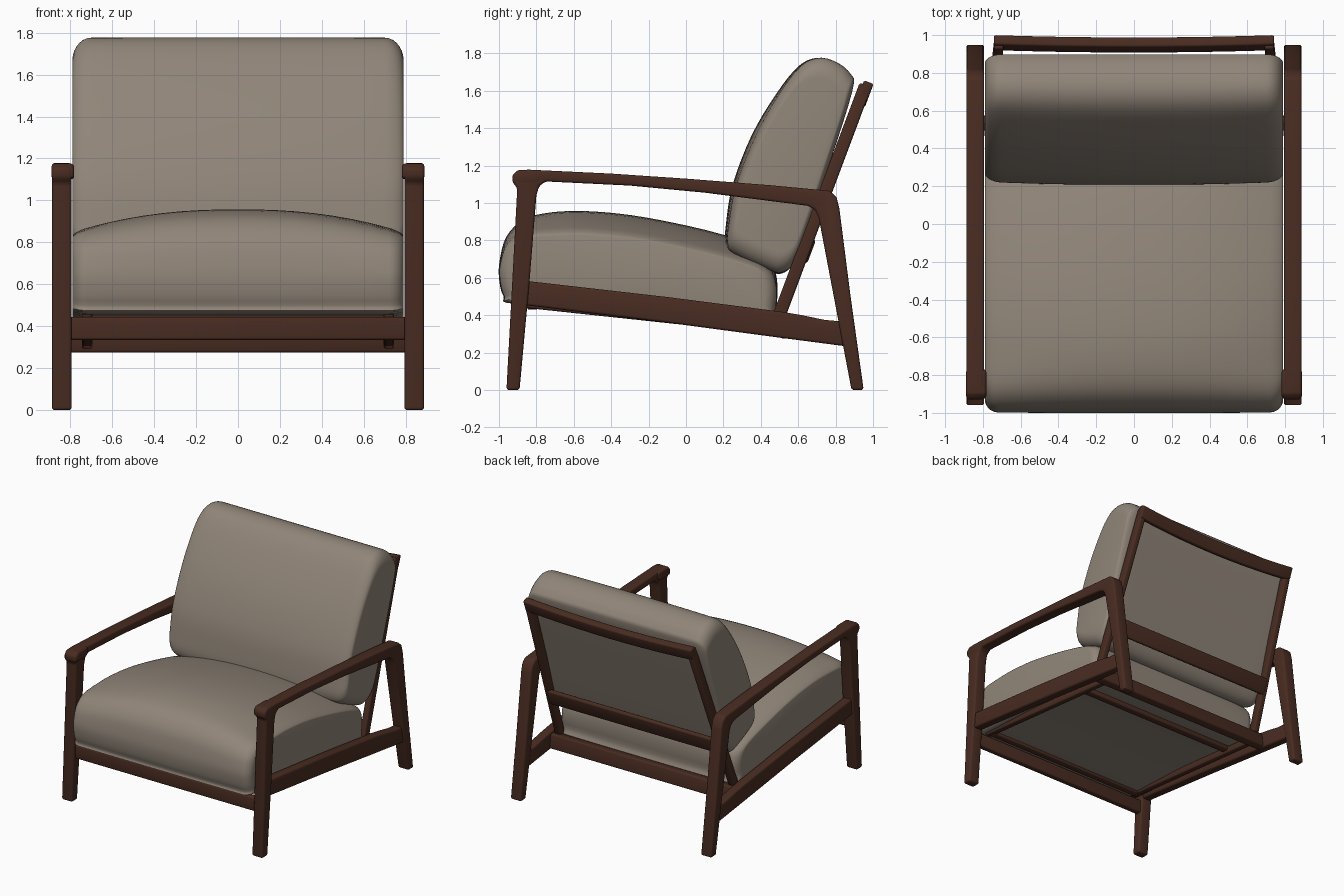
import bpy, bmesh, math
from mathutils import Vector

if "Cube" in bpy.data.objects:
    bpy.data.objects.remove(bpy.data.objects["Cube"])


def material(name, rgb):
    m = bpy.data.materials.new(name)
    m.diffuse_color = (*rgb, 1)
    m.use_nodes = True
    m.node_tree.nodes["Principled BSDF"].inputs["Base Color"].default_value = m.diffuse_color
    return m


wood = material("dark brown wood", (0.066, 0.025, 0.0155))
fabric = material("taupe fabric", (0.28, 0.235, 0.19))


def finish(name, bm, mat, bevel=0.0, mirror=False):
    bmesh.ops.recalc_face_normals(bm, faces=bm.faces)
    if bevel:
        sharp = [e for e in bm.edges if e.calc_face_angle(0) > math.radians(35)]
        bmesh.ops.bevel(bm, geom=sharp, offset=bevel, segments=3, profile=0.5,
                        affect='EDGES', clamp_overlap=True)
    me = bpy.data.meshes.new(name)
    bm.to_mesh(me)
    bm.free()
    me.materials.append(mat)
    ob = bpy.data.objects.new(name, me)
    bpy.context.collection.objects.link(ob)
    if mirror:
        ob.modifiers.new("mirror", 'MIRROR')
    return ob


def plate(name, pts, x0, x1, bevel=0.014):
    """Side outline (y, z) extruded along x, mirrored to both sides."""
    bm = bmesh.new()
    f = bm.faces.new([bm.verts.new((x0, y, z)) for y, z in pts])
    ext = bmesh.ops.extrude_face_region(bm, geom=[f])["geom"]
    bmesh.ops.translate(bm, vec=(x1 - x0, 0, 0),
                        verts=[v for v in ext if isinstance(v, bmesh.types.BMVert)])
    return finish(name, bm, wood, bevel, True)


def beam(name, a, b, width, depth, up, mirror=False, bevel=0.012, sag=0.0):
    """Bar from a to b; depth is along up, width across it, sag bows the middle down."""
    a, b = Vector(a), Vector(b)
    d = (b - a).normalized()
    side = d.cross(Vector(up)).normalized()
    up = side.cross(d)
    n = 10 if sag else 1
    bm = bmesh.new()
    rings = []
    for k in range(n + 1):
        t = k / n
        p = a.lerp(b, t) - up * sag * (1 - (2 * t - 1) ** 2)
        rings.append([bm.verts.new(p + side * width / 2 * i + up * depth / 2 * j)
                      for i, j in ((-1, -1), (1, -1), (1, 1), (-1, 1))])
    bm.faces.new(rings[0])
    bm.faces.new(rings[-1])
    for r, s in zip(rings, rings[1:]):
        for i in range(4):
            j = (i + 1) % 4
            bm.faces.new((r[i], r[j], s[j], s[i]))
    return finish(name, bm, wood, bevel, mirror)


def smooth_loop(pts, n=4):
    """Closed Catmull-Rom curve through the points."""
    out, k = [], len(pts)
    for i in range(k):
        p0, p1, p2, p3 = (Vector(pts[(i + o) % k]) for o in (-1, 0, 1, 2))
        for s in range(n):
            t = s / n
            out.append(0.5 * (2 * p1 + (p2 - p0) * t + (2 * p0 - 5 * p1 + 4 * p2 - p3) * t * t
                              + (3 * p1 - p0 - 3 * p2 + p3) * t ** 3))
    return out


def cushion(name, mid, edge, w, rx, ry, rz):
    """Loft across x from a middle to an edge profile, with rounded ends."""
    mid, edge = smooth_loop(mid), smooth_loop(edge)
    lo = [min(p[i] for p in mid) for i in (0, 1)]
    hi = [max(p[i] for p in mid) for i in (0, 1)]
    c = Vector(((lo[0] + hi[0]) / 2, (lo[1] + hi[1]) / 2))
    half = [(hi[i] - lo[i]) / 2 for i in (0, 1)]
    arc = [(w - rx + rx * math.sin(a), 1 - math.cos(a))
           for a in (math.pi / 2 * k / 7 for k in range(8))]
    flat = [((w - rx) * k / 8, 0) for k in range(-7, 8)]
    stations = [(-x, f) for x, f in reversed(arc)] + flat + arc
    bm = bmesh.new()
    rings = []
    for x, f in stations:
        t = abs(x / w) ** 2.3
        ring = []
        for m, e in zip(mid, edge):
            p = m.lerp(e, t) - c
            ring.append(bm.verts.new((x, c.x + p.x * (1 - ry * f / half[0]),
                                      c.y + p.y * (1 - rz * f / half[1]))))
        rings.append(ring)
    n = len(mid)
    for r, s in zip(rings, rings[1:]):
        for i in range(n):
            bm.faces.new((r[i], r[(i + 1) % n], s[(i + 1) % n], s[i]))
    bm.faces.new(rings[0])
    bm.faces.new(rings[-1])
    return finish(name, bm, fabric)


# Cushions
cushion("seat_cushion",
        [(-1.0, .60), (-.995, .70), (-.96, .82), (-.87, .91), (-.72, .95), (-.5, .955),
         (-.2, .92), (.2, .83), (.42, .73), (.485, .6), (.48, .43), (.43, .365),
         (-.2, .42), (-.90, .458), (-.975, .50)],
        [(-.995, .60), (-.99, .68), (-.955, .77), (-.87, .83), (-.72, .845), (-.5, .845),
         (-.2, .81), (.2, .72), (.42, .645), (.48, .56), (.475, .43), (.43, .365),
         (-.2, .42), (-.90, .458), (-.97, .50)],
        .79, .07, .07, .03)
cushion("back_cushion",
        [(.21, .77), (.215, .9), (.25, 1.1), (.35, 1.36), (.48, 1.58), (.60, 1.73),
         (.70, 1.776), (.80, 1.755), (.88, 1.69), (.89, 1.6), (.765, 1.2), (.64, .82),
         (.58, .68), (.51, .622), (.43, .64), (.25, .715)],
        [(.225, .79), (.235, .9), (.275, 1.1), (.38, 1.36), (.50, 1.58), (.615, 1.73),
         (.71, 1.775), (.80, 1.755), (.88, 1.69), (.89, 1.6), (.765, 1.2), (.64, .82),
         (.58, .68), (.51, .63), (.43, .65), (.265, .73)],
        .79, .09, .05, .11)

# Side frames: front leg, armrest and rear leg in one outline
plate("arm_and_leg_frame",
      [(-.96, .0), (-.89, .0), (-.835, .6), (-.80, 1.04), (-.785, 1.09), (-.75, 1.115),
       (-.3, 1.093), (.1, 1.055), (.65, .985), (.69, .965), (.71, .92), (.79, .5),
       (.885, .0), (.95, .0), (.88, .5), (.82, .97), (.805, 1.03), (.77, 1.065),
       (.45, 1.095), (0, 1.13), (-.4, 1.157), (-.84, 1.178), (-.90, 1.175),
       (-.928, 1.15), (-.928, 1.11), (-.902, 1.08)], .793, .888)
plate("side_rail",
      [(-.87, .455), (-.1, .36), (.5, .28), (.86, .233), (.85, .365), (.74, .375),
       (.62, .40), (.5, .42), (-.1, .497), (-.87, .585)], .80, .873)
plate("armrest_front_knob",
      [(-.925, 1.105), (-.80, 1.10), (-.77, 1.12), (-.77, 1.174), (-.90, 1.176),
       (-.925, 1.15)], .782, .889)

# Seat frame
Z = (0, 0, 1)
beam("front_rail", (-.81, -.895, .39), (.81, -.895, .39), .05, .11, Z)
beam("rear_rail", (-.81, .535, .335), (.81, .535, .335), .07, .115, (0, -.12, 1))
beam("seat_cross_bar", (-.72, .25, .365), (.72, .25, .365), .06, .05, Z)
beam("seat_front_cross_bar", (-.72, -.82, .455), (.72, -.82, .455), .06, .05, Z)
beam("seat_inner_rail", (.72, -.87, .468), (.72, .53, .318), .05, .055, Z, True)

# Back frame
lean = (0, .352, .936)
beam("back_post", (.768, .488, .37), (.715, .960, 1.63), .05, .068, (0, .936, -.352), True)
beam("back_top_rail", (-.742, .960, 1.60), (.742, .960, 1.60), .055, .10, lean, sag=.035)
beam("back_lower_rail", (-.75, .655, .745), (.75, .655, .745), .035, .13, lean)

# Smooth shading with sharp edges kept
bpy.ops.object.select_all(action='SELECT')
bpy.context.view_layer.objects.active = bpy.data.objects["seat_cushion"]
bpy.ops.object.shade_smooth_by_angle(angle=math.radians(40))
